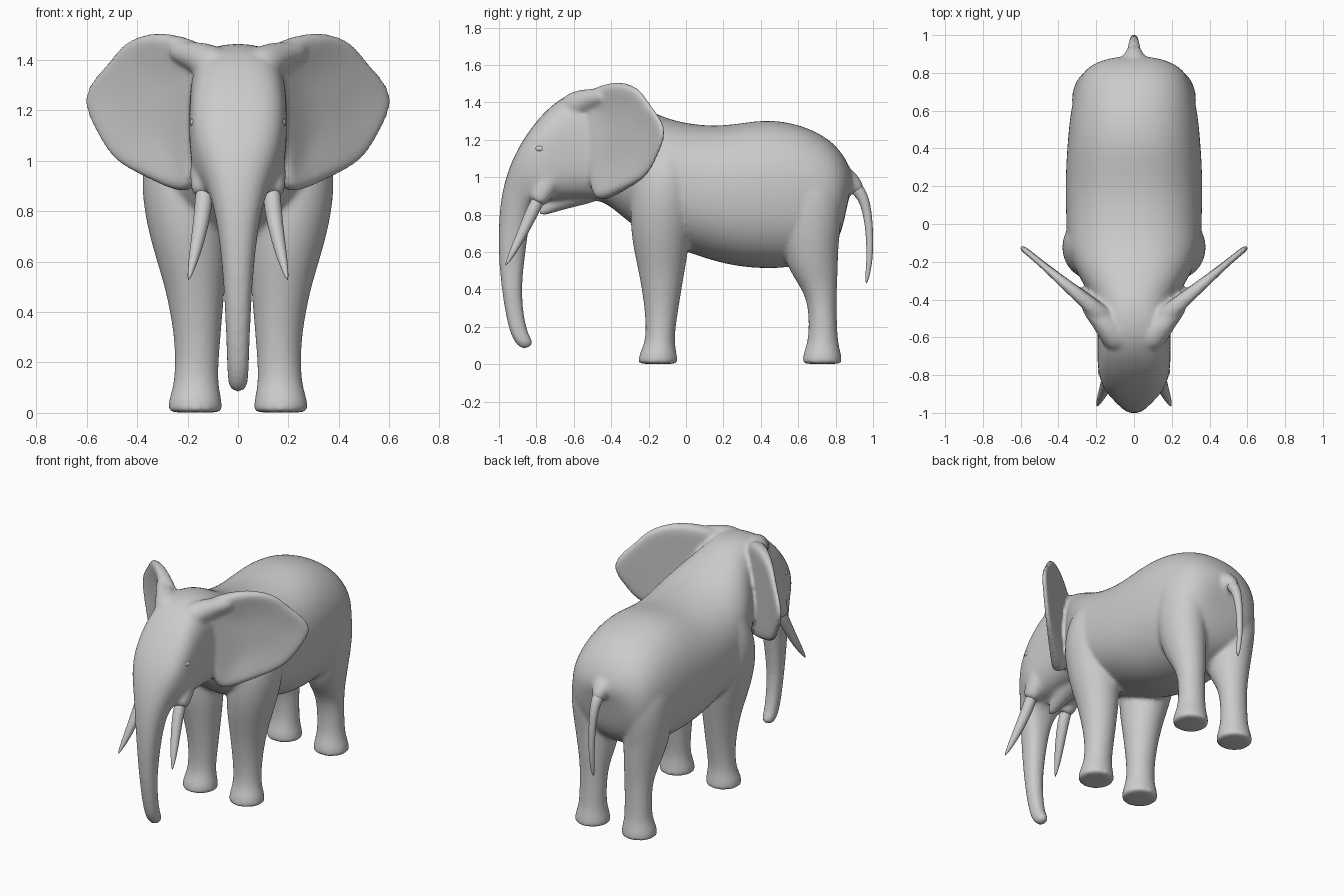
import bpy, bmesh, math
from mathutils import Vector as V

SIDES = 24


def ring(c, u, v, p=2.0):
    """Rounded cross-section around c with half-axes u and v."""
    pts = []
    for i in range(SIDES):
        a = 2 * math.pi * i / SIDES
        cu, sv = math.cos(a), math.sin(a)
        pts.append(c + u * math.copysign(abs(cu) ** (2 / p), cu)
                   + v * math.copysign(abs(sv) ** (2 / p), sv))
    return pts


def loft(bm, rings):
    """Skin a list of equal-length point rings and cap both ends."""
    vs = [[bm.verts.new(p) for p in r] for r in rings]
    n = len(vs[0])
    for a, b in zip(vs, vs[1:]):
        for i in range(n):
            bm.faces.new((a[i], a[(i + 1) % n], b[(i + 1) % n], b[i]))
    bm.faces.new(vs[0])
    bm.faces.new(vs[-1])


def tube(bm, pts, s=1):
    """Round tapering tube through (x, y, z, radius) points."""
    ps = [V((s * p[0], p[1], p[2])) for p in pts]
    rings = []
    for i, p in enumerate(ps):
        d = (ps[min(i + 1, len(ps) - 1)] - ps[max(i - 1, 0)]).normalized()
        u = d.cross(V((0, d.z, -d.y))).normalized() if abs(d.x) > 1e-4 else V((1, 0, 0))
        rings.append(ring(p, u * pts[i][3], d.cross(u) * pts[i][3]))
    loft(bm, rings)


def finish(bm, name, levels=2):
    bmesh.ops.recalc_face_normals(bm, faces=bm.faces)
    me = bpy.data.meshes.new(name)
    bm.to_mesh(me)
    bm.free()
    me.polygons.foreach_set("use_smooth", [True] * len(me.polygons))
    ob = bpy.data.objects.new(name, me)
    bpy.context.collection.objects.link(ob)
    m = ob.modifiers.new("subdivide", 'SUBSURF')
    m.levels = m.render_levels = levels
    return ob


body = bmesh.new()

# Torso, neck, head and trunk: top y,z / bottom y,z / half width
spine = [
    (.9, .99, .86, .85, .1), (.865, 1.085, .835, .7, .225), (.785, 1.2, .765, .58, .3),
    (.62, 1.285, .6, .515, .338), (.42, 1.318, .4, .505, .357), (.2, 1.27, .2, .53, .368),
    (0, 1.288, 0, .6, .36), (-.13, 1.325, -.13, .64, .36), (-.26, 1.39, -.29, .74, .30),
    (-.38, 1.455, -.42, .86, .215), (-.5, 1.472, -.5, .88, .195), (-.62, 1.455, -.6, .88, .195),
    (-.73, 1.38, -.7, .875, .195), (-.83, 1.265, -.76, .87, .19), (-.915, 1.13, -.79, .865, .165),
    (-.972, .98, -.82, .83, .12), (-1.0, .82, -.84, .74, .087), (-1.005, .6, -.86, .58, .063),
    (-.987, .4, -.882, .4, .051), (-.957, .22, -.865, .24, .045), (-.925, .12, -.84, .15, .042),
    (-.87, .07, -.805, .105, .033)]
loft(body, [ring(V((0, (a + c) / 2, (b + d) / 2)), V((w, 0, 0)),
                 V((0, (a - c) / 2, (b - d) / 2)), 3 if -.92 < a < -.4 and b > 1 else 2.3)
            for a, b, c, d, w in spine])

# Lower jaw
tube(body, [(0, -.46, .98, .11), (0, -.6, .91, .07), (0, -.71, .855, .045), (0, -.79, .8, .017)])

# Legs: z, centre x, centre y, radius x, radius y
front = [(0, .17, -.15, .107, .105), (.012, .17, -.15, .108, .106), (.05, .17, -.15, .106, .102),
         (.1, .167, -.143, .092, .085), (.16, .165, -.137, .086, .077), (.3, .16, -.13, .091, .09),
         (.5, .17, -.13, .119, .124), (.65, .19, -.135, .15, .155), (.85, .223, -.13, .163, .175),
         (1.05, .235, -.11, .145, .16), (1.25, .2, -.1, .06, .08)]
hind = [(0, .17, .728, .107, .105), (.012, .17, .728, .108, .106), (.05, .17, .728, .105, .103),
        (.1, .167, .73, .09, .087), (.16, .165, .733, .084, .077), (.3, .163, .73, .085, .075),
        (.4, .163, .715, .094, .092), (.5, .168, .68, .115, .133), (.65, .18, .66, .138, .155),
        (.85, .19, .66, .147, .185), (1.05, .18, .64, .13, .16)]

# Ear outline x,z in front view, running round from the top root
outline = [(.1, 1.43), (.17, 1.485), (.28, 1.513), (.36, 1.51), (.45, 1.478), (.515, 1.39),
           (.607, 1.295), (.612, 1.2), (.545, 1.075), (.485, .985), (.34, .918), (.2, .855),
           (.16, .91), (.14, 1.1), (.12, 1.3)]
# scale about ear centre, offset along the facing direction
ear_layers = [(.1, .25), (.45, .3), (.8, .8), (.95, .9), (1, 0), (.95, -1), (.7, -1), (.3, -1), (.1, -1)]


def ear_ring(k, off, s):
    pts = []
    for x, z in outline:
        x, z = .36 + (x - .36) * k, 1.23 + (z - 1.23) * k
        t = .018 + .032 * max(0, (.5 - x) / .3)
        y = -.46 + .85 * (x - .2)
        pts.append(V((s * (x + .65 * t * off), y - .76 * t * off, z)))
    return pts


for s in (1, -1):
    for leg in (front, hind):
        loft(body, [ring(V((s * x, y, z)), V((rx, 0, 0)), V((0, ry, 0)))
                    for z, x, y, rx, ry in leg])
    loft(body, [ear_ring(k, o, s) for k, o in ear_layers])
    # Cheek and tusk socket
    tube(body, [(.11, -.68, 1.08, .06), (.124, -.735, .98, .07), (.135, -.785, .89, .054),
                (.137, -.8, .86, .042)], s)
    # Brow above the eye
    tube(body, [(.15, -.73, 1.19, .02), (.163, -.775, 1.18, .024), (.15, -.82, 1.165, .018)], s)
    # Temple ridge running from the forehead into the ear root
    tube(body, [(.06, -.64, 1.35, .08), (.12, -.57, 1.395, .075), (.18, -.5, 1.42, .055),
                (.27, -.42, 1.44, .035)], s)

# Tail root, fused with the rump
tube(body, [(0, .78, .98, .11), (0, .86, .985, .075), (0, .905, .955, .047), (0, .935, .915, .03)])

skin = finish(body, "elephant_body")
m = skin.modifiers.new("fuse", 'REMESH')
m.mode = 'VOXEL'
m.voxel_size = .012
m.use_smooth_shade = True
m = skin.modifiers.new("soften", 'SMOOTH')
m.factor = .5
m.iterations = 7

# Tail
bm = bmesh.new()
tube(bm, [(0, .88, .965, .04), (0, .93, .925, .034), (0, .96, .86, .027), (0, .979, .75, .021),
          (0, .985, .6, .018), (0, .975, .5, .014), (0, .963, .43, .007)])
finish(bm, "tail", 1)

# Tusks and eyes
for s, side in ((1, "left"), (-1, "right")):
    bm = bmesh.new()
    tube(bm, [(.132, -.77, .92, .036), (.137, -.825, .81, .035), (.158, -.88, .69, .028),
              (.181, -.93, .59, .018), (.197, -.967, .525, .004)], s)
    finish(bm, side + "_tusk", 1)
    bm = bmesh.new()
    bmesh.ops.create_uvsphere(bm, u_segments=16, v_segments=10, radius=1)
    bmesh.ops.scale(bm, vec=(.022, .028, .019), verts=bm.verts)
    bmesh.ops.translate(bm, vec=(s * .17, -.78, 1.152), verts=bm.verts)
    finish(bm, side + "_eye", 1)
